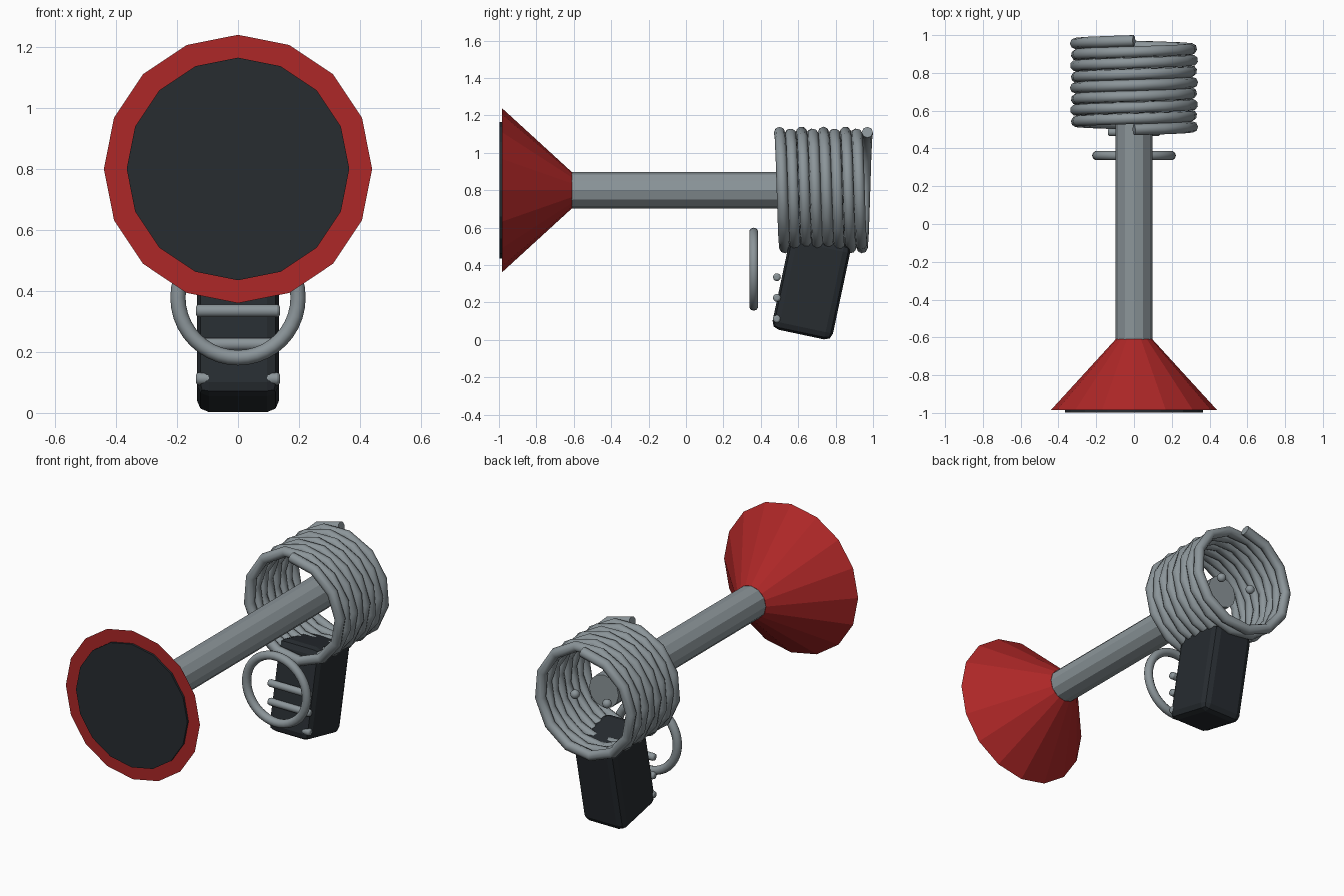
import bpy
from math import sin, cos, pi, radians

if "Cube" in bpy.data.objects:
    bpy.data.objects.remove(bpy.data.objects["Cube"])

AXIS_Z = 0.8  # height of the barrel centre line


def material(name, rgb):
    m = bpy.data.materials.new(name)
    m.diffuse_color = (*rgb, 1)
    m.use_nodes = True
    m.node_tree.nodes["Principled BSDF"].inputs["Base Color"].default_value = m.diffuse_color
    return m


red = material("red", (0.42, 0.02, 0.02))
black = material("black", (0.02, 0.025, 0.03))
steel = material("steel", (0.26, 0.3, 0.32))


def finish(name, mat, smooth=False):
    ob = bpy.context.object
    ob.name = name
    ob.data.materials.append(mat)
    if smooth:
        bpy.ops.object.shade_smooth_by_angle(angle=radians(50))
    return ob


def cone_y(name, y0, y1, r0, r1, sides, mat):
    """Frustum along y, from y0 (front, radius r0) to y1 (back, radius r1)."""
    bpy.ops.mesh.primitive_cone_add(vertices=sides, radius1=r1, radius2=r0, depth=y1 - y0,
                                    location=(0, (y0 + y1) / 2, AXIS_Z), rotation=(pi / 2, 0, 0))
    return finish(name, mat)


# Horn, its dark front disc and the barrel
cone_y("horn", -0.985, -0.61, 0.44, 0.097, 16, red)
cone_y("horn_disc", -0.997, -0.98, 0.365, 0.365, 16, black)
cone_y("barrel", -0.62, 0.77, 0.097, 0.097, 12, steel)

# Coil: eight turns starting and ending at the top
TURNS, STEPS = 8, 100
curve = bpy.data.curves.new("coil", 'CURVE')
curve.dimensions = '3D'
curve.bevel_depth = 0.03
curve.bevel_resolution = 2
curve.use_fill_caps = True
spline = curve.splines.new('POLY')
spline.points.add(STEPS)
for i, p in enumerate(spline.points):
    t = i / STEPS
    a = t * TURNS * 2 * pi
    p.co = (0.31 * sin(a), 0.5 + 0.47 * t, AXIS_Z + 0.31 * cos(a), 1)
curve.materials.append(steel)
bpy.context.collection.objects.link(bpy.data.objects.new("coil", curve))

# Tilted grip with bevelled edges
bpy.ops.mesh.primitive_cube_add(size=1, location=(0, 0.67, 0.283), rotation=(radians(-12), 0, 0))
grip = finish("grip", black)
grip.scale = (0.27, 0.33, 0.52)
bpy.ops.object.transform_apply(location=False, rotation=False, scale=True)
bevel = grip.modifiers.new("bevel", 'BEVEL')
bevel.width = 0.04
bevel.segments = 2

# Finger bars across the front of the grip
for i, z in enumerate((0.335, 0.225, 0.112)):
    bpy.ops.mesh.primitive_cylinder_add(vertices=12, radius=0.021, depth=0.276,
                                        location=(0, 0.486, z), rotation=(0, pi / 2, 0))
    bar = finish(f"finger_bar_{i + 1}", steel, True)
    b = bar.modifiers.new("bevel", 'BEVEL')
    b.width = 0.01
    b.segments = 2

# Guard ring in front of the grip
bpy.ops.mesh.primitive_torus_add(major_radius=0.197, minor_radius=0.025, major_segments=40,
                                 minor_segments=10, location=(0, 0.362, 0.378),
                                 rotation=(pi / 2, 0, 0))
finish("guard_ring", steel, True)

# Pair of small beads inside the coil behind the barrel
for side, x in (("left", -0.105), ("right", 0.105)):
    bpy.ops.mesh.primitive_uv_sphere_add(segments=12, ring_count=8, radius=0.026,
                                         location=(x, 0.89, AXIS_Z))
    finish(f"bead_{side}", steel, True)
